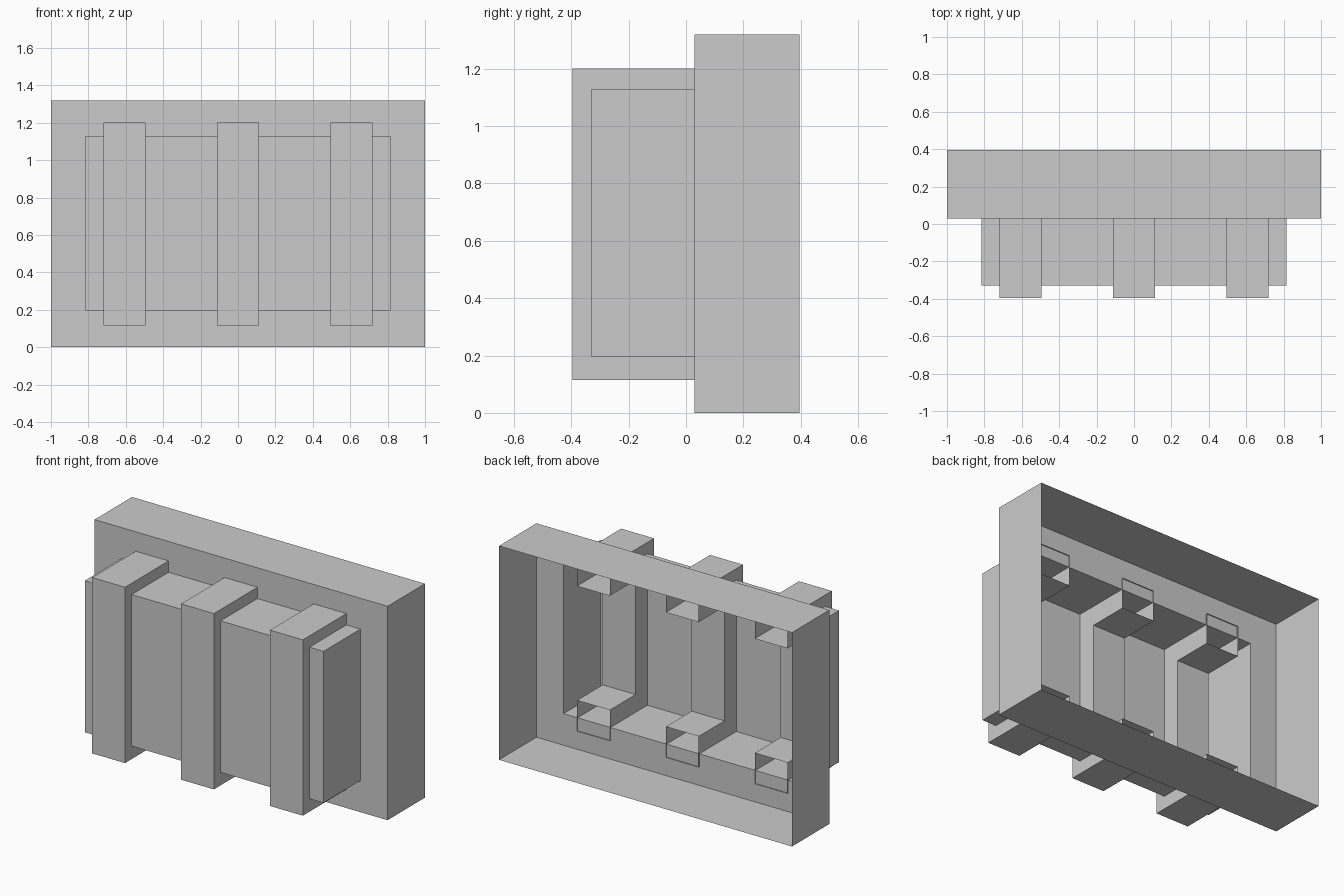
import bpy
import bmesh

default = bpy.data.objects.get("Cube")
if default:
    bpy.data.objects.remove(default, do_unlink=True)

grey = bpy.data.materials.new("plain grey")
grey.use_nodes = True
colour = (0.6, 0.6, 0.6, 1)
grey.diffuse_color = colour
grey.node_tree.nodes["Principled BSDF"].inputs["Base Color"].default_value = colour

BACK, PANEL, FACE, FRONT = 0.395, 0.03, -0.33, -0.395
RIB_LOW, RIB_HIGH, RIB_DEPTH = 0.115, 1.2, 0.19


def finish(name, bm):
    bmesh.ops.recalc_face_normals(bm, faces=bm.faces)
    mesh = bpy.data.meshes.new(name)
    bm.to_mesh(mesh)
    bm.free()
    mesh.materials.append(grey)
    obj = bpy.data.objects.new(name, mesh)
    bpy.context.collection.objects.link(obj)
    return obj


def rectangle(bm, half_width, low, high, y):
    corners = [(-half_width, low), (half_width, low),
               (half_width, high), (-half_width, high)]
    return [bm.verts.new((x, y, z)) for x, z in corners]


# Open-backed frame stepping forward into a smaller box
bm = bmesh.new()
loops = [rectangle(bm, 1, 0, 1.32, BACK),
         rectangle(bm, 1, 0, 1.32, PANEL),
         rectangle(bm, 0.815, 0.195, 1.13, PANEL),
         rectangle(bm, 0.815, 0.195, 1.13, FACE)]
for a, b in zip(loops, loops[1:]):
    for i in range(4):
        j = (i + 1) % 4
        bm.faces.new((a[i], a[j], b[j], b[i]))
bm.faces.new(loops[-1])
finish("stepped_housing", bm)


# Hollow C-shaped rib, wrapped over the box, with open rear ends
def rib(name, x):
    bm = bmesh.new()
    end = PANEL + 0.006
    inner_y = FRONT + RIB_DEPTH - 0.01
    profile = [(end, RIB_LOW), (FRONT, RIB_LOW),
               (FRONT, RIB_HIGH), (end, RIB_HIGH),
               (end, RIB_HIGH - RIB_DEPTH), (inner_y, RIB_HIGH - RIB_DEPTH),
               (inner_y, RIB_LOW + RIB_DEPTH), (end, RIB_LOW + RIB_DEPTH)]
    sides = [[bm.verts.new((x + dx, y, z)) for y, z in profile]
             for dx in (-0.112, 0.112)]
    for side in sides:
        bm.faces.new(side)
    a, b = sides
    for i in range(len(profile)):
        j = (i + 1) % len(profile)
        if profile[i][0] == end and profile[j][0] == end:
            continue
        bm.faces.new((a[i], a[j], b[j], b[i]))
    finish(name, bm)


for name, x in (("right_rib", -0.607), ("middle_rib", 0), ("left_rib", 0.607)):
    rib(name, x)
